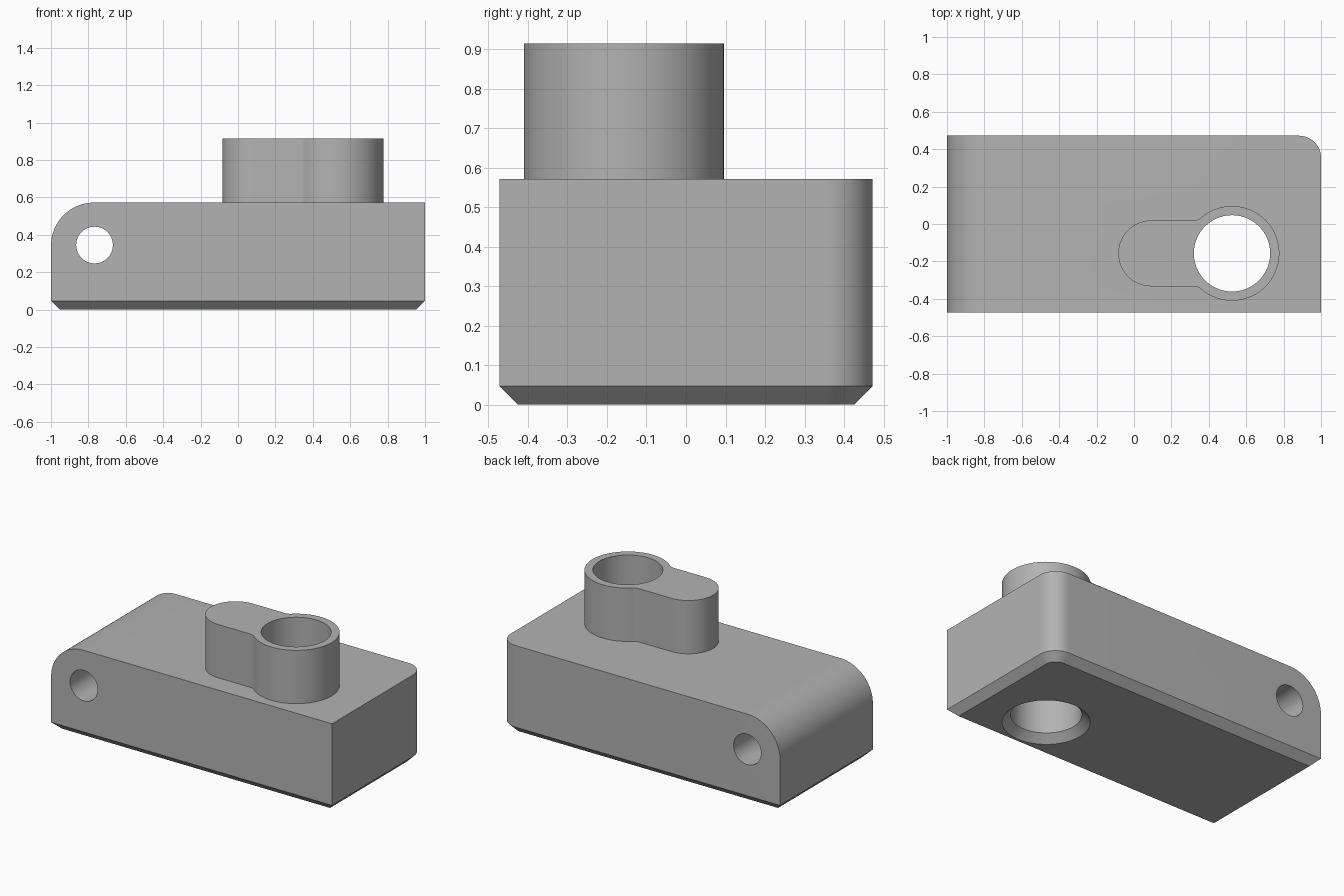
import bpy, bmesh
from math import sin, cos, atan2, sqrt, pi, radians
from mathutils import Matrix, Vector

if "Cube" in bpy.data.objects:
    bpy.data.objects.remove(bpy.data.objects["Cube"])

L, W, H = 2.0, 0.944, 0.572      # block size
TOP = 0.915                      # top of the boss
CHAMFER = 0.047
BORE = Vector((0.524, -0.157))   # vertical bore centre
BORE_R, RING_R = 0.204, 0.253
LOBE_X, LOBE_R = 0.092, 0.176    # rounded end of the boss
BLEND_R = 0.06                   # fillet between lobe and ring

grey = bpy.data.materials.new("light grey")
grey.use_nodes = True
grey.diffuse_color = (0.45, 0.45, 0.45, 1)
grey.node_tree.nodes["Principled BSDF"].inputs["Base Color"].default_value = (0.45, 0.45, 0.45, 1)


def make(name, bm):
    bmesh.ops.recalc_face_normals(bm, faces=bm.faces)
    mesh = bpy.data.meshes.new(name)
    bm.to_mesh(mesh)
    bm.free()
    mesh.materials.append(grey)
    obj = bpy.data.objects.new(name, mesh)
    bpy.context.collection.objects.link(obj)
    return obj


def cone(name, r1, r2, depth, matrix):
    bm = bmesh.new()
    bmesh.ops.create_cone(bm, cap_ends=True, segments=96, radius1=r1,
                          radius2=r2, depth=depth, matrix=matrix)
    return make(name, bm)


def arc(cx, cy, r, a0, a1, n):
    return [(cx + r * cos(a0 + (a1 - a0) * i / n),
             cy + r * sin(a0 + (a1 - a0) * i / n)) for i in range(n + 1)]


def combine(target, other, operation):
    other.hide_render = True
    mod = target.modifiers.new(other.name, "BOOLEAN")
    mod.object, mod.operation, mod.solver = other, operation, "EXACT"
    bpy.context.view_layer.objects.active = target
    bpy.ops.object.modifier_apply(modifier=mod.name)
    bpy.data.objects.remove(other)


# Block: rounded upper end, one rounded back corner, chamfered base
bm = bmesh.new()
bmesh.ops.create_cube(bm, size=1, matrix=Matrix.Translation((0, 0, H / 2))
                      @ Matrix.Diagonal((L, W, H, 1)))


def bevel(test, size, segments):
    edges = [e for e in bm.edges if all(test(v.co) for v in e.verts)]
    bmesh.ops.bevel(bm, geom=edges, offset=size, offset_type="OFFSET",
                    segments=segments, profile=0.5, affect="EDGES")


bevel(lambda c: c.x < -0.99 and c.z > 0.5, 0.23, 24)
bevel(lambda c: c.x > 0.99 and c.y > 0.4, 0.118, 16)
bevel(lambda c: c.z < 0.001, CHAMFER, 1)
block = make("mounting_block", bm)

# Boss: ring and narrower lobe blended into one keyhole outline
reach = RING_R + BLEND_R
rise = LOBE_R + BLEND_R
run = sqrt(reach ** 2 - rise ** 2)
slope = atan2(rise, run)
half = arc(BORE.x, 0, RING_R, 0, pi - slope, 40)
half += arc(BORE.x - run, rise, BLEND_R, -slope, -pi / 2, 8)
half += arc(LOBE_X, 0, LOBE_R, pi / 2, pi, 24)
outline = half + [(x, -y) for x, y in half[-2:0:-1]]
bm = bmesh.new()
base = bm.faces.new([bm.verts.new((x, y + BORE.y, H - 0.1)) for x, y in outline])
grown = bmesh.ops.extrude_face_region(bm, geom=[base])["geom"]
bmesh.ops.translate(bm, vec=(0, 0, TOP - H + 0.1),
                    verts=[g for g in grown if isinstance(g, bmesh.types.BMVert)])
combine(block, make("boss", bm), "UNION")

# Vertical bore with a countersink below, and the cross hole
at = lambda z: Matrix.Translation((BORE.x, BORE.y, z))
combine(block, cone("bore", BORE_R, BORE_R, 3, at(0.5)), "DIFFERENCE")
combine(block, cone("countersink", RING_R + 0.05, BORE_R - 0.05,
                    CHAMFER + 0.1, at(CHAMFER / 2)), "DIFFERENCE")
combine(block, cone("cross_hole", 0.098, 0.098, 2,
                    Matrix.Translation((-0.767, 0, 0.345))
                    @ Matrix.Rotation(pi / 2, 4, "X")), "DIFFERENCE")

bpy.ops.object.select_all(action="DESELECT")
block.select_set(True)
bpy.context.view_layer.objects.active = block
bpy.ops.object.shade_smooth_by_angle(angle=radians(30))
